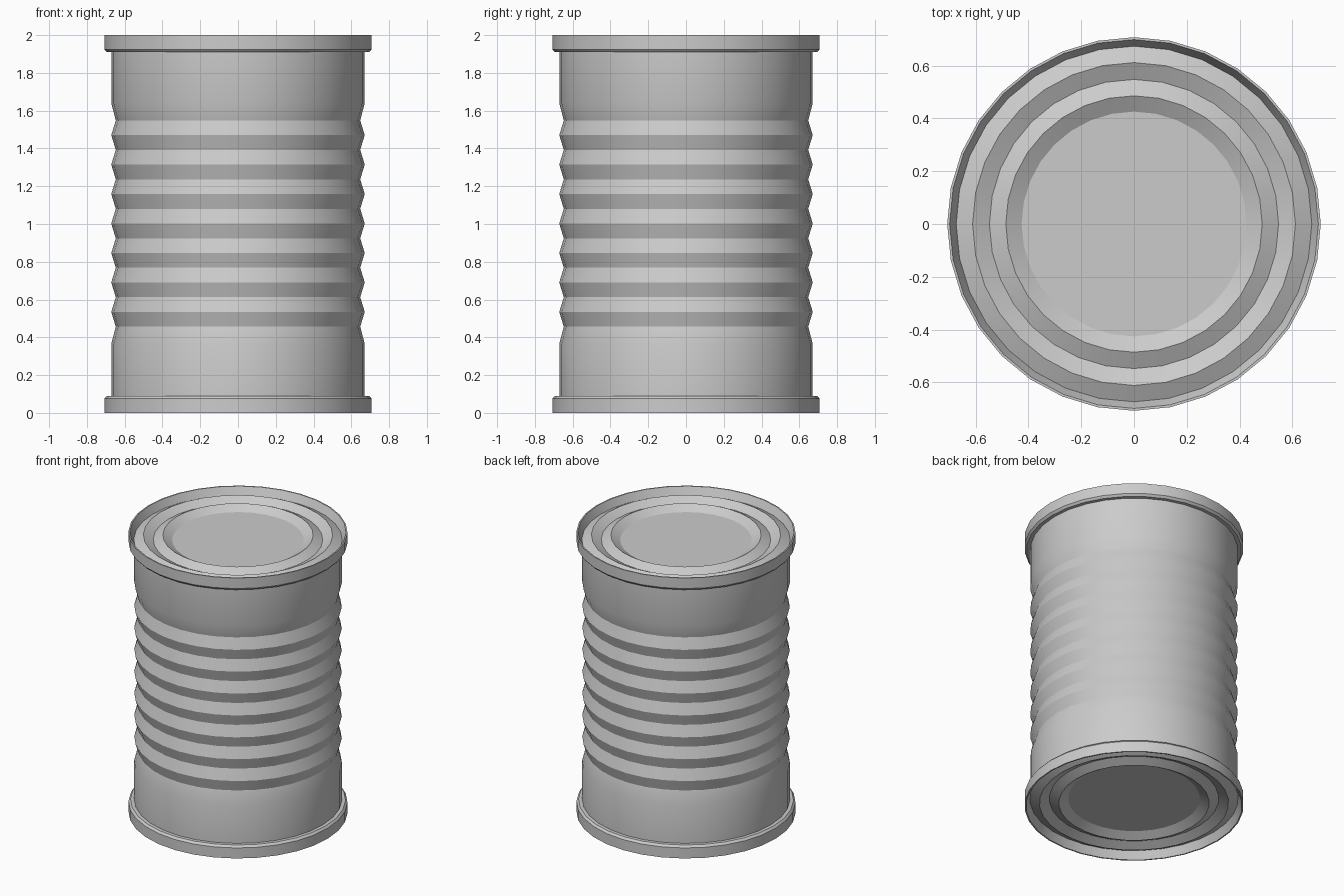
import bpy, bmesh, math

if "Cube" in bpy.data.objects:
    bpy.data.objects.remove(bpy.data.objects["Cube"])

SIDES = 32


def lathe(name, profile):
    """Revolve (radius, z) points around z; a zero radius closes as a flat cap."""
    bm = bmesh.new()
    rings = []
    for r, z in profile:
        rings.append([bm.verts.new((r * math.cos(2 * math.pi * i / SIDES),
                                    r * math.sin(2 * math.pi * i / SIDES), z))
                      for i in range(SIDES)] if r > 0 else None)
    for a, b in zip(rings, rings[1:]):
        if b is None:
            bm.faces.new(a)
            continue
        for i in range(SIDES):
            j = (i + 1) % SIDES
            bm.faces.new((a[i], a[j], b[j], b[i]))
    if profile[0][1] > profile[-1][1] and profile[-1][0] > 0:
        bmesh.ops.reverse_faces(bm, faces=bm.faces[:])
    # make the lower lid face downwards
    if profile[-1][0] == 0 and profile[-1][1] < 1:
        bmesh.ops.reverse_faces(bm, faces=bm.faces[:])
    me = bpy.data.meshes.new(name)
    bm.to_mesh(me)
    bm.free()
    ob = bpy.data.objects.new(name, me)
    bpy.context.collection.objects.link(ob)
    bpy.ops.object.select_all(action='DESELECT')
    bpy.context.view_layer.objects.active = ob
    ob.select_set(True)
    bpy.ops.object.shade_smooth_by_angle(angle=math.radians(28))
    return ob


# ribbed wall: straight ends with eight grooves between
R, GROOVE, PITCH = 0.671, 0.647, 0.156
wall = [(R, 0.09), (R, 0.365)]
for k in range(8):
    z = 1.0025 + PITCH * (k - 3.5)
    wall.append((GROOVE, z))
    if k < 7:
        wall.append((R, z + PITCH / 2))
wall += [(R, 1.64), (R, 1.91)]
lathe("can_wall", wall)

# rolled rim and stepped lid, described by depth from the can's end
LID = [(R, 0.09), (0.695, 0.09), (0.708, 0.075), (0.708, 0.0), (0.699, 0.0),
       (0.674, 0.055), (0.612, 0.023), (0.548, 0.055), (0.486, 0.023),
       (0.426, 0.058), (0, 0.058)]
lathe("top_lid", [(r, 2 - d) for r, d in LID])
lathe("bottom_lid", LID)
